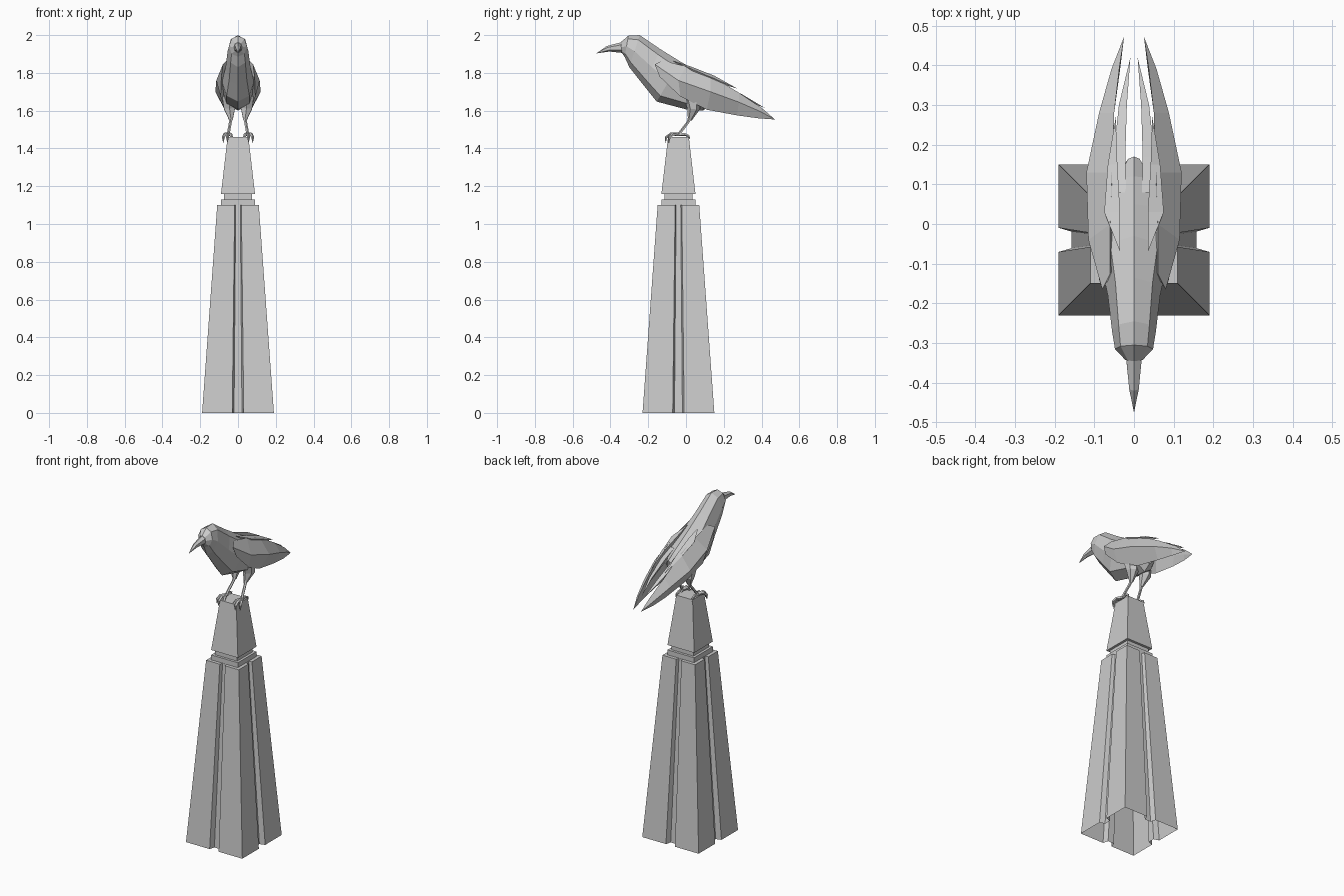
import bpy, bmesh, math
from mathutils import Vector

if "Cube" in bpy.data.objects:
    bpy.data.objects.remove(bpy.data.objects["Cube"])


def loft(name, rings, caps=(True, True), mirror=False):
    """Skin equal-length rings of points into one flat shaded object."""
    bm = bmesh.new()
    vs = [[bm.verts.new(p) for p in r] for r in rings]
    n = len(rings[0])
    for a, b in zip(vs, vs[1:]):
        for i in range(n):
            j = (i + 1) % n
            bm.faces.new((a[i], a[j], b[j], b[i]))
    if caps[0]:
        bm.faces.new(vs[0][::-1])
    if caps[1]:
        bm.faces.new(vs[-1])
    bmesh.ops.remove_doubles(bm, verts=bm.verts, dist=1e-5)
    bmesh.ops.recalc_face_normals(bm, faces=bm.faces)
    me = bpy.data.meshes.new(name)
    bm.to_mesh(me)
    bm.free()
    ob = bpy.data.objects.new(name, me)
    bpy.context.collection.objects.link(ob)
    if mirror:
        ob.modifiers.new("mirror", 'MIRROR').use_mirror_merge = False
    return ob


def oval(top, bot, w, n=8):
    """Ring around the line from top to bottom (y, z), half width w."""
    t, b = Vector((0, *top)), Vector((0, *bot))
    c, h = (t + b) / 2, (t - b) / 2
    return [c + h * math.cos(2 * math.pi * i / n)
            + Vector((w * math.sin(2 * math.pi * i / n), 0, 0)) for i in range(n)]


def tube(name, pts, radii, n=5):
    """Tapered limb along a path, mirrored to the other side."""
    pts = [Vector(p) for p in pts]
    rings = []
    for i, (p, r) in enumerate(zip(pts, radii)):
        d = (pts[min(i + 1, len(pts) - 1)] - pts[max(i - 1, 0)]).normalized()
        u = d.cross(Vector((1, 0, 0))).normalized()
        v = d.cross(u)
        rings.append([p + r * (u * math.cos(2 * math.pi * k / n)
                               + v * math.sin(2 * math.pi * k / n)) for k in range(n)])
    return loft(name, rings, mirror=True)


CY = -0.04  # pedestal centre in y


def square(h, z):
    return [(sx * h, CY + sy * h, z) for sx, sy in ((-1, -1), (1, -1), (1, 1), (-1, 1))]


def grooved(h, z):
    side = [(-1, -1), (-.16, -1), (-.11, -.83), (.11, -.83), (.16, -1)]
    ring = []
    for k in range(4):
        c, s = round(math.cos(k * math.pi / 2)), round(math.sin(k * math.pi / 2))
        ring += [(h * (c * x - s * y), CY + h * (s * x + c * y), z) for x, y in side]
    return ring


# Pedestal: grooved shaft open below, stepped neck, tapered cap block
loft("pedestal_shaft", [grooved(.19, 0), grooved(.11, 1.10)], caps=(False, True))
loft("pedestal_neck", [square(.09, 1.10), square(.09, 1.13),
                       square(.075, 1.13), square(.075, 1.16)])
loft("pedestal_cap", [square(.09, 1.16), square(.055, 1.46)])

# Head and body
loft("bird_body", [oval(*s) for s in (
    ((-.345, 1.963), (-.34, 1.907), .022),
    ((-.305, 1.997), (-.325, 1.885), .048),
    ((-.245, 2.0), (-.30, 1.83), .055),
    ((-.135, 1.925), (-.225, 1.735), .066),
    ((-.03, 1.86), (-.155, 1.648), .085),
    ((.05, 1.815), (.0, 1.607), .085),
    ((.12, 1.775), (.09, 1.60), .06),
    ((.17, 1.745), (.13, 1.63), .02))])

# Beak
loft("beak", [oval(*s, n=6) for s in (
    ((-.325, 1.967), (-.33, 1.905), .024),
    ((-.42, 1.942), (-.405, 1.913), .014),
    ((-.475, 1.903), (-.475, 1.903), 0))])

# Folded wings: ring is top edge, widest line, lower edge, inner line
tip = (.025, .472, 1.553)
loft("wing", [
    [(.06, -.125, 1.865), (.08, -.165, 1.845), (.088, -.14, 1.78), (.045, -.11, 1.80)],
    [(.06, .0, 1.835), (.115, -.04, 1.76), (.092, -.03, 1.675), (.045, .0, 1.74)],
    [(.055, .13, 1.785), (.12, .13, 1.70), (.065, .11, 1.605), (.05, .13, 1.69)],
    [(.05, .28, 1.695), (.088, .28, 1.645), (.055, .27, 1.575), (.05, .28, 1.64)],
    [(.036, .40, 1.615), (.057, .39, 1.597), (.043, .38, 1.56), (.035, .39, 1.59)],
    [tip] * 4], mirror=True)

# Long inner feathers and short shoulder feathers lying over the back
loft("inner_feather", [
    [(.02, .08, 1.785), (.055, .08, 1.78), (.05, .08, 1.72)],
    [(.022, .17, 1.745), (.052, .17, 1.74), (.042, .17, 1.70)],
    [(.018, .30, 1.685), (.038, .30, 1.68), (.03, .30, 1.66)],
    [(.009, .42, 1.613)] * 3], mirror=True)
loft("shoulder_feather", [
    [(.035, -.07, 1.865)] * 3,
    [(.035, .03, 1.832), (.075, .03, 1.82), (.05, .03, 1.79)],
    [(.042, .15, 1.785), (.066, .15, 1.77), (.052, .15, 1.75)],
    [(.046, .27, 1.718)] * 3], mirror=True)

# Legs
tube("thigh", [(.045, .03, 1.68), (.045, .04, 1.61), (.037, .02, 1.55)],
     [.045, .034, .010], 6)
tube("shank", [(.037, .02, 1.56), (.04, .012, 1.54), (.05, -.03, 1.485), (.052, -.037, 1.47)],
     [.011, .008, .008, .011])

# Toes gripping the block: three forward, one back
for i, dx in enumerate((-.018, .004, .026)):
    reach = .068 - abs(dx - .004) * .8
    tube("front_toe_%d" % (i + 1),
         [(.052, -.037, 1.474), (.052 + dx * .7, -.037 - reach * .65, 1.475),
          (.052 + dx, -.037 - reach, 1.458), (.052 + dx, -.04 - reach, 1.43)],
         [.009, .009, .008, .001])
tube("back_toe", [(.052, -.037, 1.474), (.052, -.005, 1.475), (.054, .012, 1.467),
                  (.056, .022, 1.45)], [.009, .008, .007, .001])
